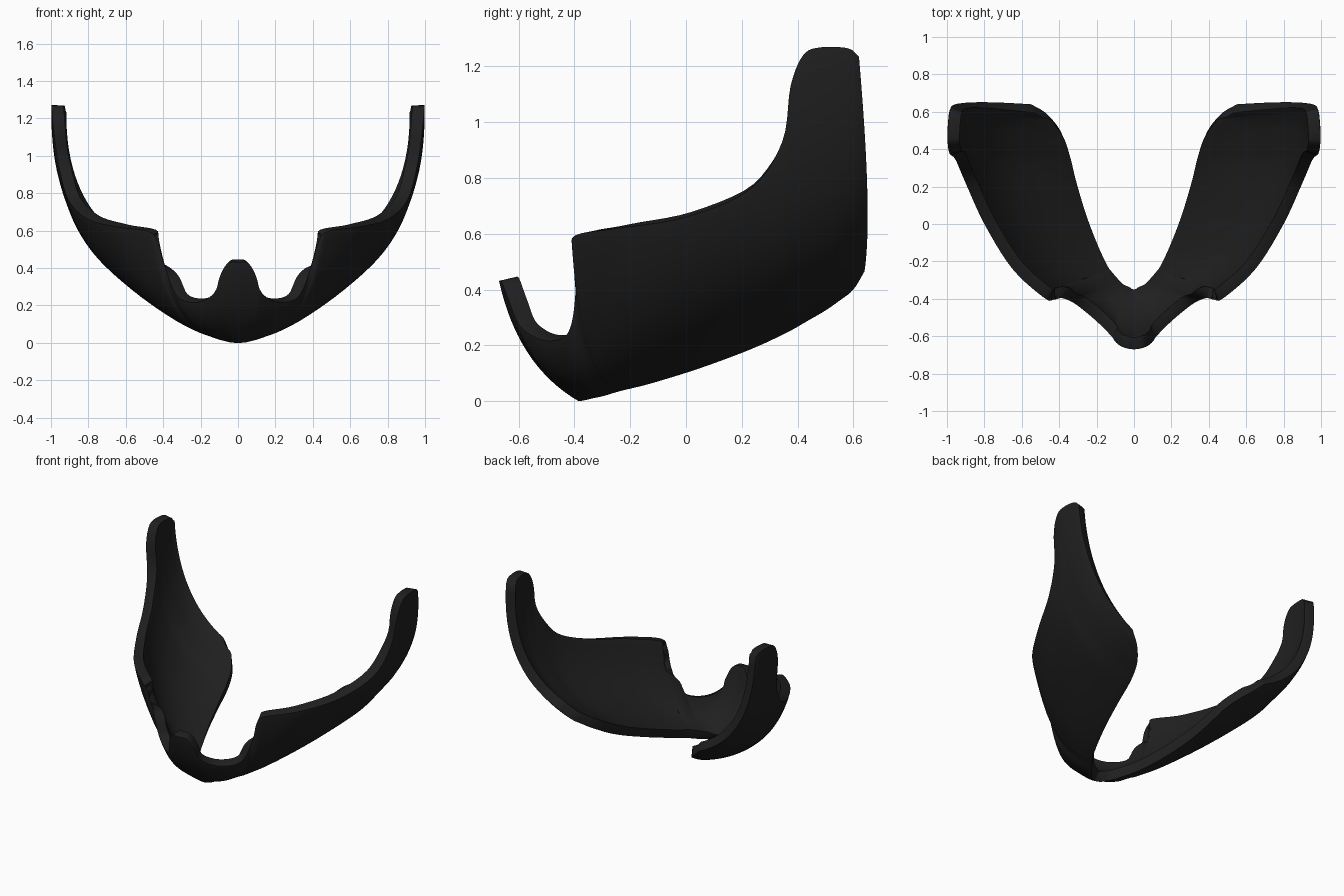
import bpy, bmesh
from mathutils import Vector

if "Cube" in bpy.data.objects:
    bpy.data.objects.remove(bpy.data.objects["Cube"])

# Outer surface of one half, chin centre to ear tip: rim, middle and underside guides
upper = [(0, -.67, .43), (.055, -.66, .425), (.095, -.635, .36), (.125, -.595, .27), (.20, -.52, .22),
         (.29, -.445, .225), (.345, -.41, .28), (.395, -.395, .42), (.43, -.405, .54), (.48, -.395, .595),
         (.65, -.24, .62), (.80, 0, .66), (.905, .23, .76), (.955, .345, .93), (.985, .375, 1.13),
         (.995, .42, 1.24), (.997, .48, 1.268), (.99, .58, 1.265), (.98, .62, 1.235)]
middle = [(0, -.565, .17), (.035, -.56, .168), (.07, -.54, .145), (.10, -.51, .115), (.155, -.455, .09),
          (.21, -.405, .09), (.25, -.38, .11), (.29, -.365, .15), (.325, -.355, .185), (.365, -.335, .205),
          (.48, -.21, .25), (.59, -.01, .31), (.69, .20, .39), (.765, .34, .47), (.82, .425, .56),
          (.85, .49, .62), (.865, .545, .66), (.872, .61, .71), (.875, .65, .755)]
lower = [(0, -.385, .0), (.02, -.38, .0), (.04, -.37, .002), (.055, -.355, .005), (.075, -.335, .01),
         (.095, -.31, .015), (.11, -.29, .02), (.125, -.27, .026), (.14, -.25, .032), (.16, -.22, .04),
         (.21, -.12, .065), (.275, .05, .118), (.325, .23, .185), (.35, .36, .245), (.37, .44, .29),
         (.395, .50, .325), (.43, .55, .36), (.48, .60, .40), (.55, .64, .465)]


def smooth_path(points, steps):
    """Catmull-Rom path through the half guide and its mirror image."""
    half = [Vector(p) for p in points]
    p = [Vector((-v.x, v.y, v.z)) for v in reversed(half[1:])] + half
    p = [2 * p[0] - p[1]] + p + [2 * p[-1] - p[-2]]
    path = []
    for i in range(1, len(p) - 2):
        a, b, c, d = p[i - 1:i + 3]
        for k in range(steps):
            t = k / steps
            path.append(.5 * (2 * b + (c - a) * t + (2 * a - 5 * b + 4 * c - d) * t * t
                              + (3 * b - a - 3 * c + d) * t ** 3))
    return path + [p[-2]]


# Loft a parabolic section through the three guides
ROWS = 20
bm = bmesh.new()
grid = []
for u, m, l in zip(*(smooth_path(g, 5) for g in (upper, middle, lower))):
    section = []
    for j in range(ROWS + 1):
        t = j / ROWS
        section.append(bm.verts.new(u * (1 - t) * (1 - 2 * t) + m * 4 * t * (1 - t) + l * t * (2 * t - 1)))
    grid.append(section)
for a, b in zip(grid, grid[1:]):
    for j in range(ROWS):
        bm.faces.new((a[j], a[j + 1], b[j + 1], b[j]))
bm.normal_update()
bm.faces.ensure_lookup_table()
if bm.faces[len(bm.faces) // 2].normal.y > 0:
    bmesh.ops.reverse_faces(bm, faces=bm.faces[:])
mesh = bpy.data.meshes.new("jaw_guard")
bm.to_mesh(mesh)
bm.free()
guard = bpy.data.objects.new("jaw_guard", mesh)
bpy.context.collection.objects.link(guard)

# Wall thickness grows inward, then the rim is rounded
shell = guard.modifiers.new("wall", "SOLIDIFY")
shell.thickness = .065
shell.offset = -1
rim = guard.modifiers.new("rounded_rim", "BEVEL")
rim.width = .018
rim.segments = 3
rim.limit_method = 'ANGLE'
rim.angle_limit = .9

black = bpy.data.materials.new("matte_black")
black.diffuse_color = (.014, .014, .014, 1)
black.use_nodes = True
black.node_tree.nodes["Principled BSDF"].inputs["Base Color"].default_value = black.diffuse_color
mesh.materials.append(black)
bpy.context.view_layer.objects.active = guard
guard.select_set(True)
bpy.ops.object.shade_smooth_by_angle(angle=.9)
